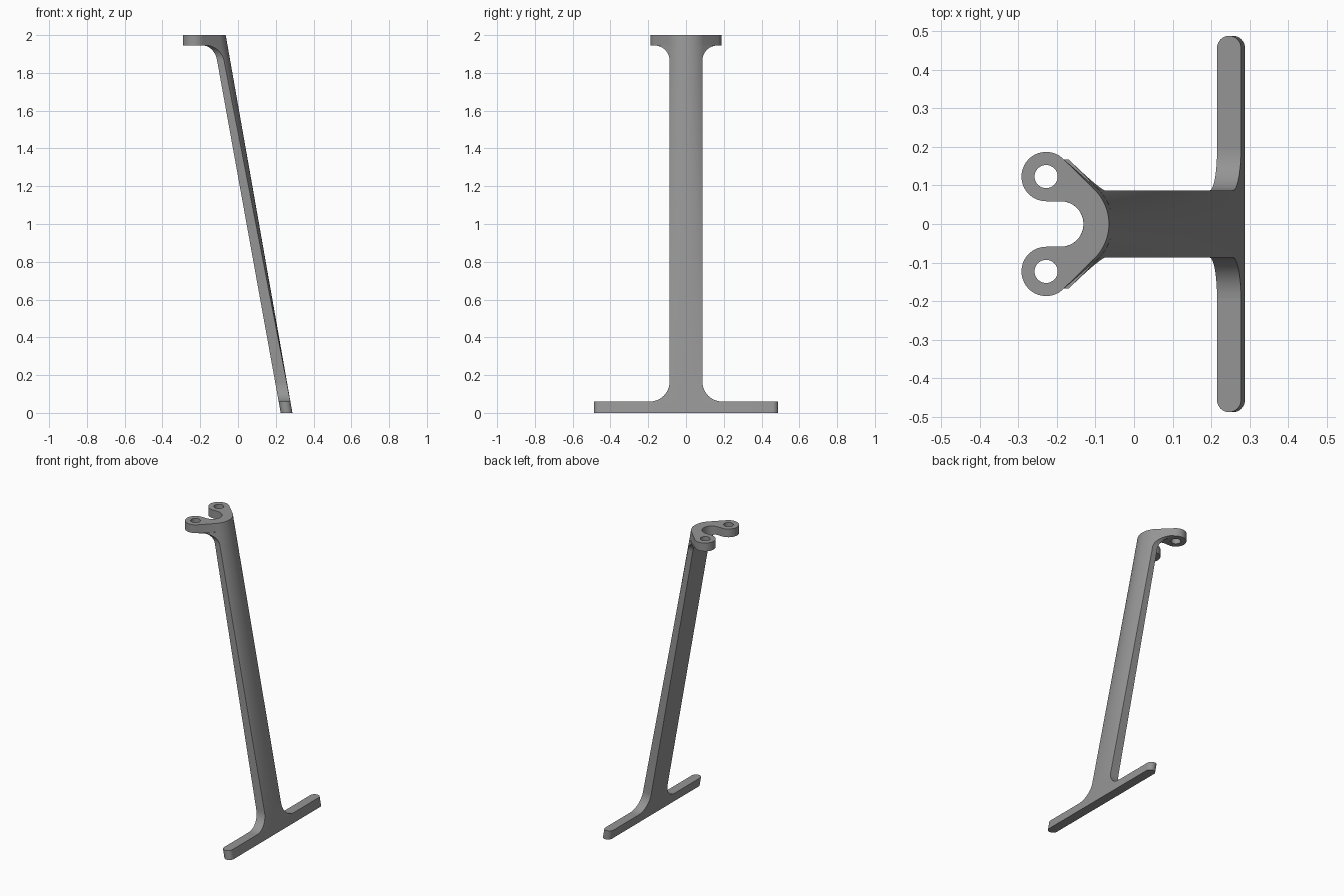
import bpy, bmesh, math

if "Cube" in bpy.data.objects:
    bpy.data.objects.remove(bpy.data.objects["Cube"])

GREY = bpy.data.materials.new("satin grey")
GREY.diffuse_color = (0.3, 0.3, 0.3, 1)
GREY.use_nodes = True
GREY.node_tree.nodes["Principled BSDF"].inputs["Base Color"].default_value = GREY.diffuse_color

SLOT_X, SLOT_R, ARC_R = -0.19, 0.059, 0.125     # slot centre, slot radius, outer arc
LOBE_X, LOBE_Y, LOBE_R, HOLE_R = -0.228, 0.123, 0.064, 0.03
POST_W, PLATE_Z, BASE_Z = 0.087, 1.945, 0.06

# Direction of the tangent that joins the lobe to the outer arc
dx = LOBE_X - SLOT_X
TAN = math.atan2(LOBE_Y, dx) - math.acos((ARC_R - LOBE_R) / math.hypot(dx, LOBE_Y))


def lean(z):
    return 0.288 - 0.1765 * z


def arc(cx, cy, r, a, b, n):
    return [(cx + r * math.cos(a + (b - a) * i / n), cy + r * math.sin(a + (b - a) * i / n))
            for i in range(n + 1)]


def finish(name, bm):
    bmesh.ops.remove_doubles(bm, verts=bm.verts, dist=1e-5)
    bmesh.ops.recalc_face_normals(bm, faces=bm.faces)
    me = bpy.data.meshes.new(name)
    bm.to_mesh(me)
    bm.free()
    me.materials.append(GREY)
    ob = bpy.data.objects.new(name, me)
    bpy.context.collection.objects.link(ob)
    bpy.ops.object.select_all(action='DESELECT')
    ob.select_set(True)
    bpy.context.view_layer.objects.active = ob
    bpy.ops.object.shade_smooth_by_angle(angle=math.radians(30))


def prism(name, loops, z0, z1, shift):
    """Extrude flat loops (first outer, then holes) and lean them with shift(x, z)."""
    bm = bmesh.new()
    edges = []
    for pts in loops:
        vs = [bm.verts.new((x, y, z0)) for x, y in pts]
        edges += [bm.edges.new((v, vs[i - 1])) for i, v in enumerate(vs)]
    bmesh.ops.triangle_fill(bm, edges=edges, use_beauty=True, normal=(0, 0, 1))
    ext = bmesh.ops.extrude_face_region(bm, geom=bm.faces[:])
    for g in ext["geom"]:
        if isinstance(g, bmesh.types.BMVert):
            g.co.z = z1
    for v in bm.verts:
        v.co.x += shift(v.co.x, v.co.z)
    finish(name, bm)


# Forked top plate with two holes
pi = math.pi
outline = (arc(SLOT_X, 0, ARC_R, -TAN, TAN, 24)
           + arc(LOBE_X, LOBE_Y, LOBE_R, TAN, 1.5 * pi, 32)
           + arc(SLOT_X, 0, SLOT_R, pi / 2, -pi / 2, 24)
           + arc(LOBE_X, -LOBE_Y, LOBE_R, pi / 2, 2 * pi - TAN, 32))
holes = [arc(LOBE_X, s * LOBE_Y, HOLE_R, 0, 2 * pi, 32)[:-1] for s in (1, -1)]
prism("fork_plate", [outline] + holes, PLATE_Z, 2.0,
      lambda x, z: 0.1765 * (2 - z) if math.hypot(x - SLOT_X, 0) < 0.126 and x > -0.125 else 0)

# Foot bar with rounded ends, leaning with the post
R, END = 0.031, 0.488
foot = arc(-R, END - R, R, 0, pi, 16) + arc(-R, R - END, R, pi, 2 * pi, 16)
prism("foot_bar", [foot], 0.0, BASE_Z, lambda x, z: lean(z))


# Leaning post, bowed at the top, flat at the foot, filleted into both ends
def half_width(z):
    for r, d in ((0.105, z - BASE_Z), (0.08, PLATE_Z - z)):
        if d < r:
            return POST_W + r - math.sqrt(max(0, r * r - (r - d) ** 2))
    return POST_W


def front(y, z):
    y = abs(y)
    if y < ARC_R * math.sin(TAN):
        bow = ARC_R - math.sqrt(ARC_R ** 2 - y * y)
    else:
        bow = ARC_R - (ARC_R - y * math.sin(TAN)) / math.cos(TAN)
    return lean(z) - bow * (z - BASE_Z) / (2 - BASE_Z)


def back(y, z):
    x = lean(z) - 0.062 - 0.008 * z / 2
    d = PLATE_Z - z
    if d < 0.075:
        x -= 0.06 * (1 - math.sqrt(max(0, 1 - (1 - d / 0.075) ** 2)))
    if abs(y) < SLOT_R:                          # keep the slot clear
        x = max(x, SLOT_X + math.sqrt(SLOT_R ** 2 - y * y))
    return min(x, front(y, z) - 0.004)


def ease(a, b, n):
    return [a + (b - a) * (1 - math.cos(pi / 2 * i / n)) for i in range(n + 1)]


zs = (ease(BASE_Z, BASE_Z + 0.105, 12) + [0.5, 0.9, 1.3, 1.6, 1.75]
      + ease(PLATE_Z, PLATE_Z - 0.08, 14)[::-1])
bm = bmesh.new()
rings = []
for z in zs:
    w = half_width(z)
    pos = [SLOT_R * math.sin(pi / 2 * i / 8) for i in range(9)]
    pos += [SLOT_R + (w - SLOT_R) * i / 8 for i in range(1, 9)]
    ys = [-y for y in pos[:0:-1]] + pos
    pts = [(front(y, z), y) for y in ys] + [(back(y, z), y) for y in ys[::-1]]
    rings.append([bm.verts.new((x, y, z)) for x, y in pts])
for a, b in zip(rings, rings[1:]):
    for i in range(len(a)):
        bm.faces.new((a[i - 1], a[i], b[i], b[i - 1]))
bm.faces.new(rings[0])
bm.faces.new(rings[-1])
finish("post", bm)
